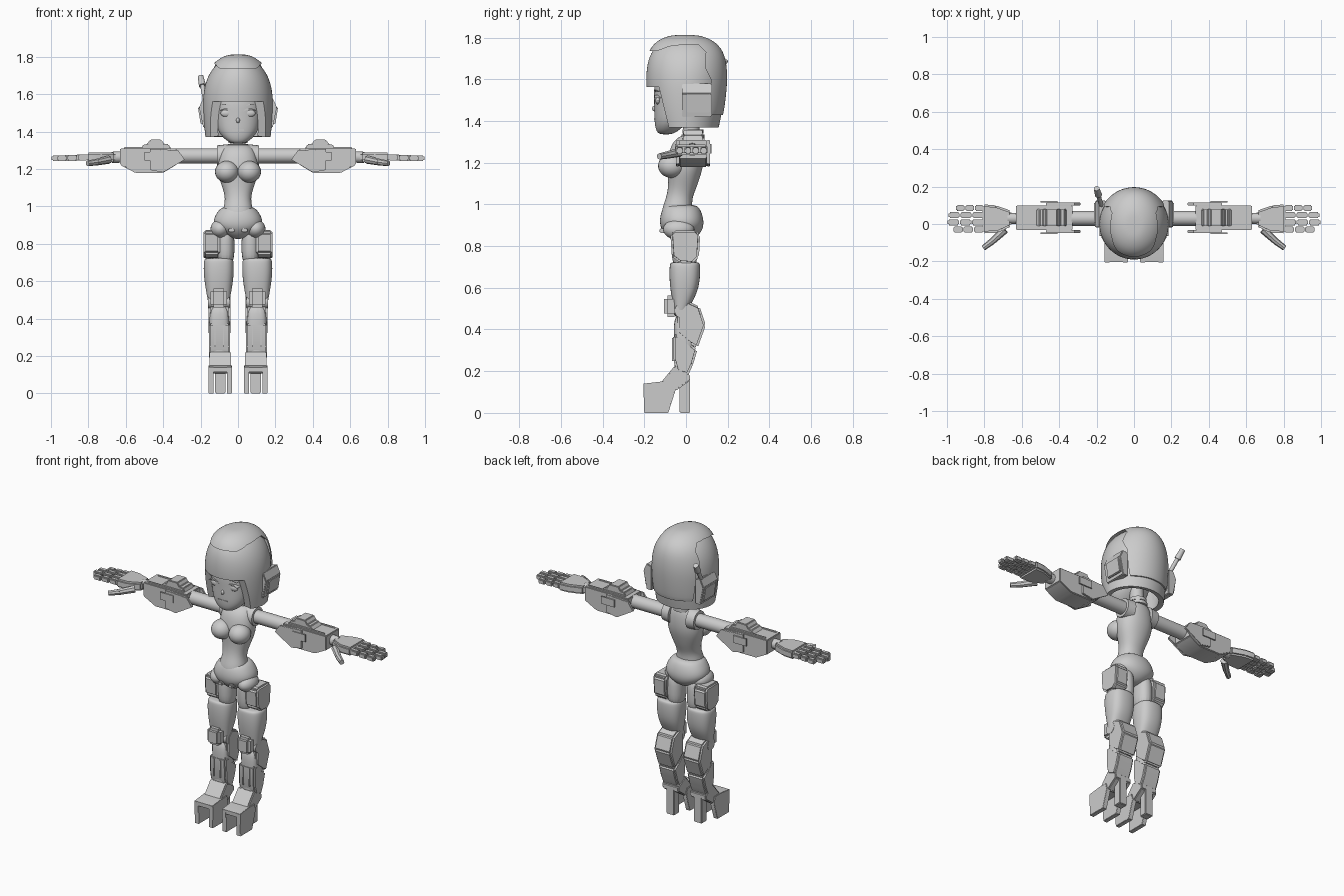
import bpy, bmesh, math
from mathutils import Vector, Matrix

old = bpy.data.objects.get("Cube")
if old:
    bpy.data.objects.remove(old, do_unlink=True)

grey = bpy.data.materials.new("plain grey")
grey.use_nodes = True
grey.diffuse_color = (0.6, 0.6, 0.6, 1)
grey.node_tree.nodes["Principled BSDF"].inputs["Base Color"].default_value = (0.6, 0.6, 0.6, 1)


def activate(ob):
    bpy.ops.object.select_all(action='DESELECT')
    ob.select_set(True)
    bpy.context.view_layer.objects.active = ob


def smooth(ob, angle=35):
    activate(ob)
    bpy.ops.object.shade_smooth_by_angle(angle=math.radians(angle))


def finish(name, bm, mirror=False, bevel=0.0, subsurf=0):
    bmesh.ops.recalc_face_normals(bm, faces=bm.faces)
    if bevel:
        bmesh.ops.bevel(bm, geom=bm.edges[:], offset=bevel, segments=2,
                        affect='EDGES', clamp_overlap=True)
    me = bpy.data.meshes.new(name)
    bm.to_mesh(me)
    bm.free()
    me.materials.append(grey)
    ob = bpy.data.objects.new(name, me)
    bpy.context.collection.objects.link(ob)
    smooth(ob, 80 if subsurf else 35)
    if subsurf:
        ob.modifiers.new("round", 'SUBSURF').levels = subsurf
        ob.modifiers["round"].render_levels = subsurf
    if mirror:
        ob.modifiers.new("mirror", 'MIRROR')
    return ob


def loft(name, rings, x=0.0, power=2.2, mirror=False, open_base=False, grow=0.0, n=16):
    """Skin rings of (z, front y, back y, half width)."""
    bm = bmesh.new()
    loops = []
    for z, y0, y1, rx in rings:
        loop = []
        for i in range(n):
            a = math.tau * i / n
            c, s = math.cos(a), math.sin(a)
            px = math.copysign(abs(c) ** (2 / power), c) * (rx * 1.025 + grow)
            py = math.copysign(abs(s) ** (2 / power), s) * ((y1 - y0) / 2 * 1.025 + grow)
            loop.append(bm.verts.new((x + px, (y0 + y1) / 2 + py, z)))
        loops.append(loop)
    for a, b in zip(loops, loops[1:]):
        for i in range(n):
            j = (i + 1) % n
            bm.faces.new((a[i], a[j], b[j], b[i]))
    bm.faces.new(loops[-1])
    if not open_base:
        bm.faces.new(loops[0])
    return finish(name, bm, mirror, subsurf=2)


def prism(name, axis, pts, a, b, bevel=0.004, mirror=True):
    """Extrude a flat outline along one axis from a to b."""
    bm = bmesh.new()
    k = "xyz".index(axis)

    def place(p, t):
        co = list(p)
        co.insert(k, t)
        return bm.verts.new(co)
    lo, hi = [place(p, a) for p in pts], [place(p, b) for p in pts]
    bm.faces.new(lo)
    bm.faces.new(hi)
    for i in range(len(pts)):
        j = (i + 1) % len(pts)
        bm.faces.new((lo[i], lo[j], hi[j], hi[i]))
    return finish(name, bm, mirror, bevel)


def box(name, lo, hi, bevel=0.004, mirror=True):
    pts = [(lo[0], lo[1]), (hi[0], lo[1]), (hi[0], hi[1]), (lo[0], hi[1])]
    return prism(name, 'z', pts, lo[2], hi[2], bevel, mirror)


def rod(name, p0, p1, r, r2=None, mirror=True, n=24):
    p0, p1 = Vector(p0), Vector(p1)
    bm = bmesh.new()
    bmesh.ops.create_cone(bm, cap_ends=True, segments=n, radius1=r, radius2=r2 or r,
                          depth=(p1 - p0).length)
    turn = (p1 - p0).to_track_quat('Z', 'Y').to_matrix().to_4x4()
    bm.transform(Matrix.Translation((p0 + p1) / 2) @ turn)
    return finish(name, bm, mirror)


def ball(name, center, radii, mirror=True):
    bm = bmesh.new()
    bmesh.ops.create_uvsphere(bm, u_segments=24, v_segments=14, radius=1)
    bm.transform(Matrix.Translation(center) @ Matrix.Diagonal((*radii, 1)))
    return finish(name, bm, mirror)


def carve(ob, cutter, operation):
    activate(ob)
    mod = ob.modifiers.new("cut", 'BOOLEAN')
    mod.operation, mod.object, mod.solver = operation, cutter, 'EXACT'
    for m in [m.name for m in ob.modifiers]:
        bpy.ops.object.modifier_apply(modifier=m)
    bpy.data.objects.remove(cutter, do_unlink=True)
    smooth(ob, 40)


# Helmet shell with a face opening
dome = [(1.37, -.15, .155, .172), (1.45, -.175, .172, .18), (1.56, -.188, .185, .185),
        (1.64, -.188, .187, .178), (1.71, -.175, .175, .153), (1.765, -.14, .135, .11),
        (1.793, -.085, .075, .06), (1.8, -.04, .03, .025)]
helmet = loft("helmet", dome, open_base=True, n=24, power=2)
shell = helmet.modifiers.new("shell", 'SOLIDIFY')
shell.thickness, shell.offset = 0.03, -1
opening = prism("opening_cutter", 'x', [(-.4, 1.562), (-.13, 1.562), (-.065, 1.3), (-.4, 1.3)],
                -.4, .4, 0, False)
carve(helmet, opening, 'DIFFERENCE')

# Raised panel sweeping over the top and down the back
crest = loft("helmet_crest", [(z + (.013 if z > 1.7 else 0), a, b, r) for z, a, b, r in dome],
             grow=.009, n=24, power=2)
region = prism("crest_cutter", 'x',
               [(-.3, 1.735), (-.18, 1.735), (-.14, 1.735), (-.08, 1.758), (0, 1.768), (.06, 1.765),
                (.095, 1.73), (.09, 1.66), (.12, 1.6), (.125, 1.43), (.3, 1.43), (.3, 1.95),
                (-.3, 1.95)], -.4, .4, 0, False)
carve(crest, region, 'INTERSECT')

# Ear pods and antenna
prism("ear_pod", 'y', [(.15, 1.57), (.185, 1.58), (.208, 1.53), (.185, 1.42), (.15, 1.42)], -.02, .125)
prism("ear_pod_cover", 'y', [(.17, 1.535), (.214, 1.53), (.2, 1.44), (.17, 1.44)], .005, .115)
rod("antenna_stem", (-.17, .08, 1.54), (-.193, .165, 1.66), .012, mirror=False)
rod("antenna_tip", (-.19, .155, 1.645), (-.2, .19, 1.695), .019, .015, mirror=False)

# Face
loft("head", [(1.335, -.125, -.07, .028), (1.35, -.142, -.04, .06), (1.385, -.15, 0, .096),
              (1.43, -.152, .04, .116), (1.5, -.152, .06, .125), (1.58, -.155, .08, .135),
              (1.65, -.12, .08, .11)])
ball("eye", (.06, -.134, 1.498), (.033, .013, .02))
prism("upper_lid", 'y', [(.022, 1.505), (.04, 1.522), (.075, 1.524), (.1, 1.51), (.075, 1.516),
                         (.04, 1.514)], -.152, -.12, 0)
prism("brow", 'y', [(.03, 1.535), (.06, 1.548), (.095, 1.542), (.06, 1.542)], -.148, -.12, 0)
ball("nose", (0, -.15, 1.46), (.01, .013, .014), False)
box("mouth", (-.032, -.153, 1.407), (.032, -.14, 1.412), 0, False)

# Neck
rod("neck", (0, .03, 1.28), (0, .02, 1.45), .04, mirror=False)
for z, r in ((1.325, .055), (1.35, .05)):
    rod("neck_ring", (0, .033, z - .01), (0, .033, z + .01), r, mirror=False)

# Torso
loft("torso", [(1.335, -.01, .065, .045), (1.318, -.045, .075, .078), (1.28, -.075, .085, .1),
               (1.2, -.09, .086, .111), (1.14, -.085, .07, .098), (1.08, -.085, .05, .075),
               (1.03, -.095, .028, .067), (.98, -.115, .03, .082), (.93, -.12, .03, .08),
               (.86, -.1, .02, .04)])
ball("bust", (.06, -.068, 1.185), (.063, .066, .058))
loft("pelvis", [(1.0, -.09, .04, .075), (.985, -.112, .066, .1), (.93, -.127, .085, .135),
                (.885, -.122, .083, .125), (.85, -.095, .06, .07), (.825, -.06, .02, .03)])
ball("hip_joint", (.095, -.035, .88), (.052, .075, .05))
box("belt_clip", (.02, -.128, .862), (.05, -.09, .885), .005)

# Arms with forearm guards
rod("shoulder_socket", (.06, .03, 1.27), (.112, .03, 1.27), .062, .056)
rod("arm", (.08, .03, 1.27), (.6, .03, 1.27), .04)
prism("forearm_guard", 'y', [(.33, 1.31), (.63, 1.31), (.63, 1.222), (.55, 1.18), (.4, 1.18),
                             (.33, 1.222)], -.033, .1)
for y in (-.047, .1):
    prism("guard_side_plate", 'y', [(.285, 1.25), (.32, 1.3), (.47, 1.308), (.47, 1.195), (.4, 1.182)],
          y, y + .014, .002)
for y in (-.053, .114):
    box("guard_hatch", (.41, y, 1.245), (.5, y + .008, 1.29), 0)
prism("guard_top_unit", 'y', [(.355, 1.3), (.37, 1.332), (.395, 1.334), (.41, 1.357), (.47, 1.357),
                              (.485, 1.334), (.505, 1.33), (.53, 1.3)], -.012, .08)
for y in (-.02, .08):
    box("guard_top_rail", (.36, y, 1.305), (.61, y + .008, 1.318), .002)

# Hands
rod("wrist", (.6, .03, 1.265), (.675, .03, 1.262), .03)
prism("palm", 'z', [(.655, -.012), (.655, .07), (.74, .1), (.81, .105), (.81, -.05), (.73, -.047)],
      1.237, 1.288, .01)
for y, tip in ((.085, .955), (.047, .995), (.009, 1.0), (-.03, .97)):
    step = (tip - .805) / 3
    for k in range(3):
        x = .805 + k * step
        box("finger_segment", (x, y - .016, 1.246 - k * .002), (x + step - .004, y + .016, 1.278 - k * .003),
            .006)
rod("thumb_base", (.69, -.03, 1.25), (.755, -.09, 1.237), .022, .018, n=8)
rod("thumb_tip", (.755, -.09, 1.237), (.805, -.128, 1.23), .018, .015, n=8)

# Thighs and hip pads
loft("upper_thigh", [(.9, -.07, .05, .045), (.8, -.07, .055, .048), (.68, -.065, .055, .048)],
     x=.067, mirror=True)
loft("thigh_armour", [(.725, -.07, .06, .07), (.715, -.078, .068, .079), (.65, -.08, .068, .081),
                      (.58, -.073, .056, .073), (.52, -.062, .022, .062), (.47, -.055, .0, .053),
                      (.46, -.05, -.005, .045)], x=.103, mirror=True, power=2.6)
prism("hip_pad", 'x', [(-.075, .86), (-.06, .875), (.05, .875), (.068, .855), (.062, .745),
                       (.03, .715), (-.03, .72), (-.068, .75)], .095, .184, .02)

# Knees and lower legs
box("knee_cap", (.06, -.105, .46), (.147, -.04, .562), .016)
rod("knee_joint", (.045, -.02, .49), (.16, -.02, .49), .035)
loft("shin", [(.48, -.055, .02, .05), (.38, -.06, .04, .054), (.3, -.055, .04, .055),
              (.2, -.055, .01, .045), (.16, -.05, .005, .042)], x=.1, mirror=True, power=3)
prism("calf_guard", 'x', [(-.04, .5), (0, .54), (.065, .51), (.095, .42), (.055, .31), (.02, .33),
                          (-.04, .38)], .04, .158, .01)
prism("ankle_guard", 'x', [(-.062, .375), (-.03, .375), (.02, .33), (.055, .305), (.035, .235),
                           (.01, .18), (-.045, .2), (-.06, .25)], .042, .156, .01)
for x in (.075, .12):
    box("shin_slat", (x, -.067, .25), (x + .006, -.058, .36), 0)

# Hoof-like platform feet: two walls, a bridging top, an instep and a heel
side = [(-.205, .14), (-.2, 0), (-.085, 0), (-.05, .11), (-.06, .15), (-.12, .15)]
for a, b in ((.032, .06), (.13, .158)):
    prism("foot_wall", 'x', side, a, b, .002)
prism("foot_top", 'x', [(-.204, .14), (-.203, .115), (-.055, .115), (-.06, .15), (-.12, .15)],
      .058, .132, 0)
prism("instep", 'x', [(-.125, .14), (-.055, .225), (-.02, .21), (.02, .185), (.02, .155), (-.05, .105)],
      .038, .152, .006)
box("heel", (.068, -.03, 0), (.122, .02, .18), .004)
